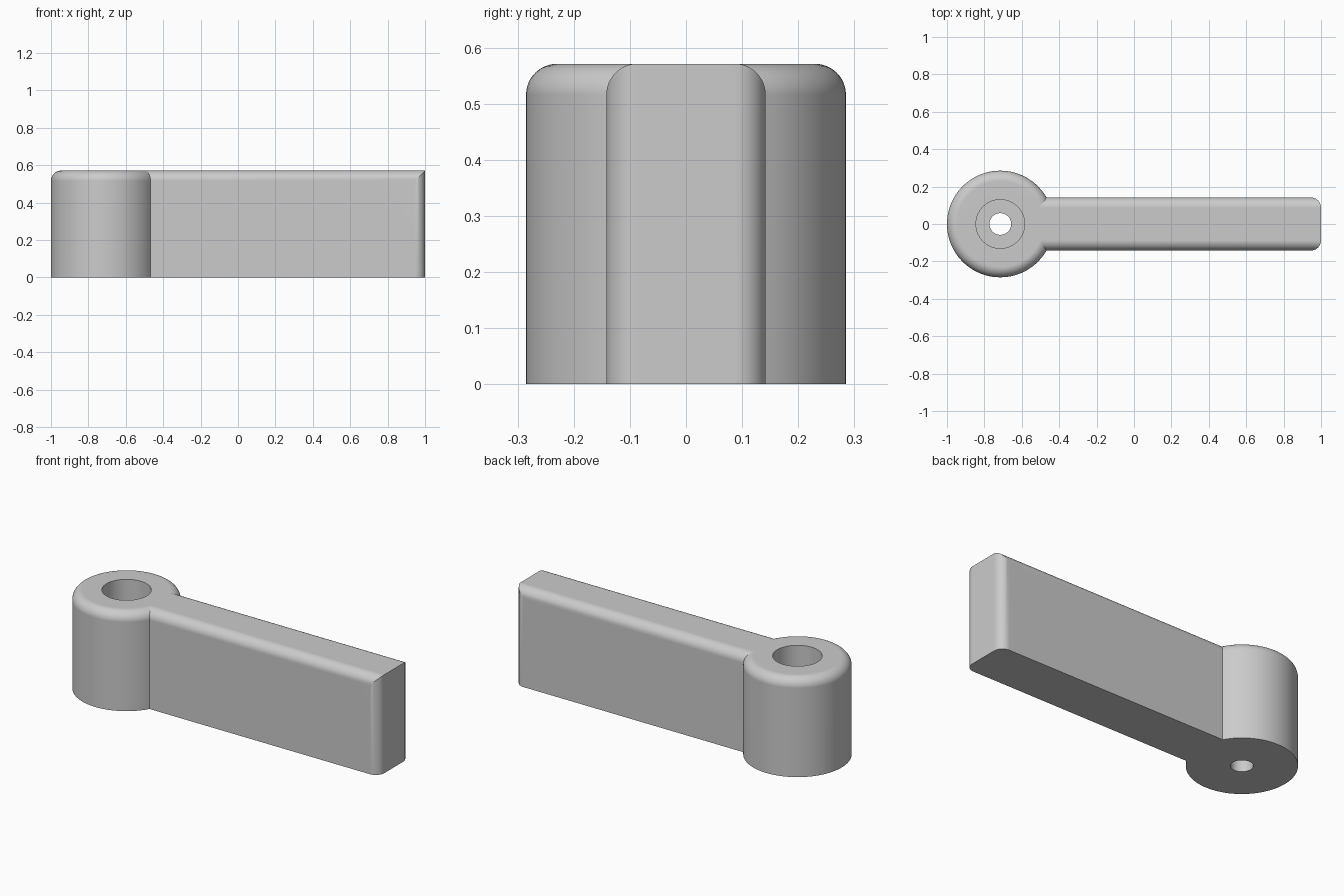
import bpy
import bmesh
from math import cos, sin, pi

cube = bpy.data.objects.get("Cube")
if cube:
    bpy.data.objects.remove(cube, do_unlink=True)

HEIGHT = 0.571
BOSS_X, BOSS_R = -0.715, 0.285
ARM_HALF, ARM_START, ARM_END = 0.142, -0.51, 1.0
FILLET = 0.055
BORE_R, BORE_FLOOR, HOLE_R = 0.13, 0.18, 0.058
STEPS = 12

grey = bpy.data.materials.new("plain_grey")
grey.use_nodes = True
colour = (0.6, 0.6, 0.6, 1)
grey.diffuse_color = colour
grey.node_tree.nodes["Principled BSDF"].inputs["Base Color"].default_value = colour


def arc(cx, cy, r, start):
    """Quarter circle of points, counter-clockwise from the start angle."""
    return [(cx + r * cos(start + i * pi / 2 / STEPS),
             cy + r * sin(start + i * pi / 2 / STEPS)) for i in range(STEPS + 1)]


def finish(bm, name):
    bmesh.ops.recalc_face_normals(bm, faces=bm.faces)
    mesh = bpy.data.meshes.new(name)
    bm.to_mesh(mesh)
    bm.free()
    mesh.materials.append(grey)
    obj = bpy.data.objects.new(name, mesh)
    bpy.context.collection.objects.link(obj)
    return obj


def prism(name, points, direction):
    """Extrude a closed outline along a vector."""
    bm = bmesh.new()
    face = bm.faces.new([bm.verts.new(p) for p in points])
    new = bmesh.ops.extrude_face_region(bm, geom=[face])["geom"]
    verts = [g for g in new if isinstance(g, bmesh.types.BMVert)]
    bmesh.ops.translate(bm, verts=verts, vec=direction)
    return finish(bm, name)


def lathe(name, profile, x, sides=96):
    """Revolve a closed (radius, z) profile about a vertical axis at x."""
    bm = bmesh.new()
    rings = [[bm.verts.new((x + r * cos(2 * pi * i / sides), r * sin(2 * pi * i / sides), z))
              for r, z in profile] for i in range(sides)]
    n = len(profile)
    for i in range(sides):
        a, b = rings[i], rings[(i + 1) % sides]
        for j in range(n):
            k = (j + 1) % n
            bm.faces.new((a[j], b[j], b[k], a[k]))
    return finish(bm, name)


def combine(target, tool, operation):
    """Apply an exact boolean and discard the tool."""
    mod = target.modifiers.new("combine", "BOOLEAN")
    mod.operation, mod.solver, mod.object = operation, "EXACT", tool
    bpy.context.view_layer.objects.active = target
    bpy.ops.object.modifier_apply(modifier=mod.name)
    bpy.data.objects.remove(tool, do_unlink=True)


# Round boss with rounded top rim, counterbore and narrow through hole
profile = [(HOLE_R, 0), (BOSS_R, 0)]
profile += arc(BOSS_R - FILLET, HEIGHT - FILLET, FILLET, 0)
profile += [(BORE_R, HEIGHT), (BORE_R, BORE_FLOOR), (HOLE_R, BORE_FLOOR)]
lever = lathe("pivot_lever", profile, BOSS_X)

# Arm section: square bottom, rounded long top edges
inner = ARM_HALF - FILLET
section = [(-ARM_HALF, 0), (ARM_HALF, 0)]
section += arc(inner, HEIGHT - FILLET, FILLET, 0)
section += arc(-inner, HEIGHT - FILLET, FILLET, pi / 2)
arm = prism("arm", [(ARM_START, y, z) for y, z in section], (ARM_END - ARM_START, 0, 0))

# Arm plan: rounded upright corners at the tip, mitred with the top rounding
plan = [(ARM_START - 0.1, -0.3), (ARM_END - 0.3, -0.3), (ARM_END - 0.3, -ARM_HALF)]
plan += arc(ARM_END - FILLET, -inner, FILLET, -pi / 2)
plan += arc(ARM_END - FILLET, inner, FILLET, 0)
plan += [(ARM_END - 0.3, ARM_HALF), (ARM_END - 0.3, 0.3), (ARM_START - 0.1, 0.3)]
tip = prism("tip_cutter", [(x, y, -0.1) for x, y in plan], (0, 0, HEIGHT + 0.2))
combine(arm, tip, "INTERSECT")
combine(lever, arm, "UNION")

# Smooth rounded surfaces, crisp edges and flat faces
bpy.ops.object.select_all(action="DESELECT")
lever.select_set(True)
bpy.context.view_layer.objects.active = lever
bpy.ops.object.shade_smooth_by_angle(angle=pi / 7)
normals = lever.modifiers.new("flat_face_normals", "WEIGHTED_NORMAL")
normals.keep_sharp = True
